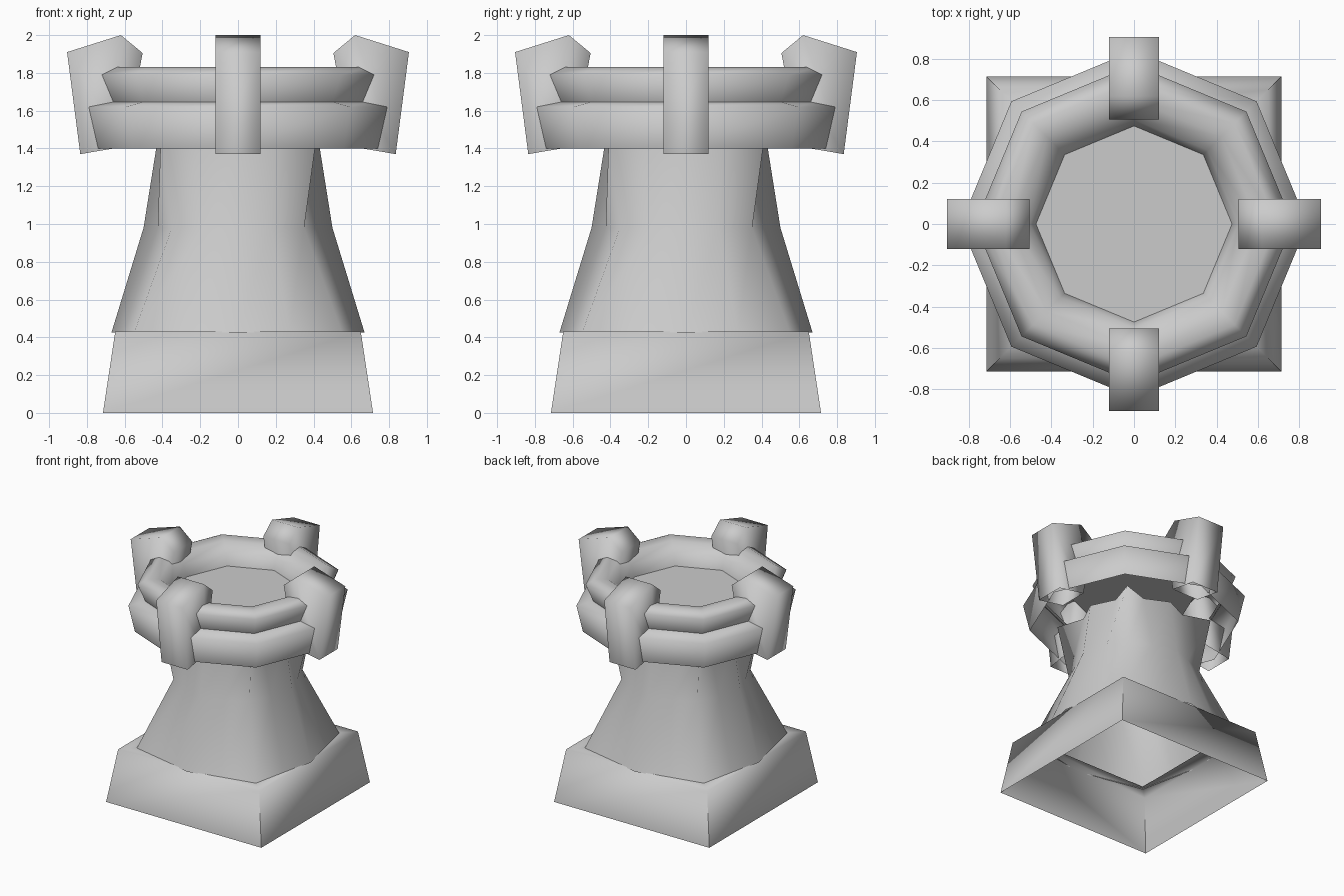
import bpy, bmesh, math
from mathutils import Matrix

cube = bpy.data.objects.get("Cube")
if cube:
    bpy.data.objects.remove(cube, do_unlink=True)

stone = bpy.data.materials.new("grey_stone")
stone.use_nodes = True
stone.diffuse_color = (0.6, 0.6, 0.6, 1)
stone.node_tree.nodes["Principled BSDF"].inputs["Base Color"].default_value = (0.6, 0.6, 0.6, 1)


def finish(name, bm, angle=180):
    """Turn a bmesh into a smooth-shaded stone object."""
    mesh = bpy.data.meshes.new(name)
    bm.to_mesh(mesh)
    bm.free()
    mesh.materials.append(stone)
    obj = bpy.data.objects.new(name, mesh)
    bpy.context.collection.objects.link(obj)
    bpy.ops.object.select_all(action="DESELECT")
    obj.select_set(True)
    bpy.context.view_layer.objects.active = obj
    bpy.ops.object.shade_smooth_by_angle(angle=math.radians(angle))


def loft(rings, cap_start=False, cap_end=False):
    """Skin a stack of closed rings, with optional end caps."""
    bm = bmesh.new()
    loops = [[bm.verts.new(p) for p in ring] for ring in rings]
    n = len(loops[0])
    for low, high in zip(loops, loops[1:]):
        for i in range(n):
            j = (i + 1) % n
            bm.faces.new((low[i], low[j], high[j], high[i]))
    if cap_start:
        bm.faces.new(loops[0][::-1])
    if cap_end:
        bm.faces.new(loops[-1])
    return bm


def octagon(r, z):
    """Regular octagon with corners on the x and y axes."""
    return [(r * math.cos(i * math.pi / 4), r * math.sin(i * math.pi / 4), z) for i in range(8)]


def star(axis, corner, notch, z):
    """Sixteen points: axis, notch, corner, notch, repeated on each quarter."""
    quarter = [(axis, 0), notch, (corner, corner), notch[::-1]]
    pts = []
    for k in range(4):
        c, s = round(math.cos(k * math.pi / 2)), round(math.sin(k * math.pi / 2))
        pts += [(x * c - y * s, x * s + y * c, z) for x, y in quarter]
    return pts


def square(h, z):
    return [(h, -h, z), (h, h, z), (-h, h, z), (-h, -h, z)]


# Hollow square plinth with a narrow ledge around the shaft
finish("plinth", loft([square(0.715, 0), square(0.65, 0.43), square(0.53, 0.43)]), 85)

# Waisted shaft, open at both ends, its top flaring into ribs with notches between
shaft = [star(0.67, 0.55, (0.61, 0.275), 0.425), star(0.50, 0.35, (0.425, 0.175), 0.98),
         star(0.43, 0.41, (0.34, 0.19), 1.42)]
finish("shaft", loft(shaft))

# Two-tier battlement ring: two shells, open underneath
lower = [(0.79, 1.40), (0.84, 1.62), (0.69, 1.65)]
upper = [(0.705, 1.635), (0.77, 1.79), (0.69, 1.83), (0.60, 1.82), (0.505, 1.76), (0.475, 1.665)]
finish("lower_ring", loft([octagon(r, z) for r, z in lower]))
finish("upper_ring", loft([octagon(r, z) for r, z in upper]))

# Flat floor sunk inside the ring
finish("tower_floor", loft([octagon(0.475, 1.665)], cap_end=True))

# Four leaning merlon blocks clasping the ring, open at the bottom
side = [(0.835, 1.37), (0.905, 1.91), (0.62, 2.0), (0.505, 1.905), (0.60, 1.41)]
for i, name in enumerate(("left", "back", "right", "front")):
    block = loft([[(x, y, z) for x, z in side] for y in (-0.12, 0.12)], True, True)
    bottom = [f for f in block.faces if all(v.co.z < 1.5 for v in f.verts)]
    bmesh.ops.delete(block, geom=bottom, context="FACES")
    bmesh.ops.recalc_face_normals(block, faces=block.faces)
    block.transform(Matrix.Rotation(i * math.pi / 2, 4, "Z"))
    finish(name + "_merlon", block)
